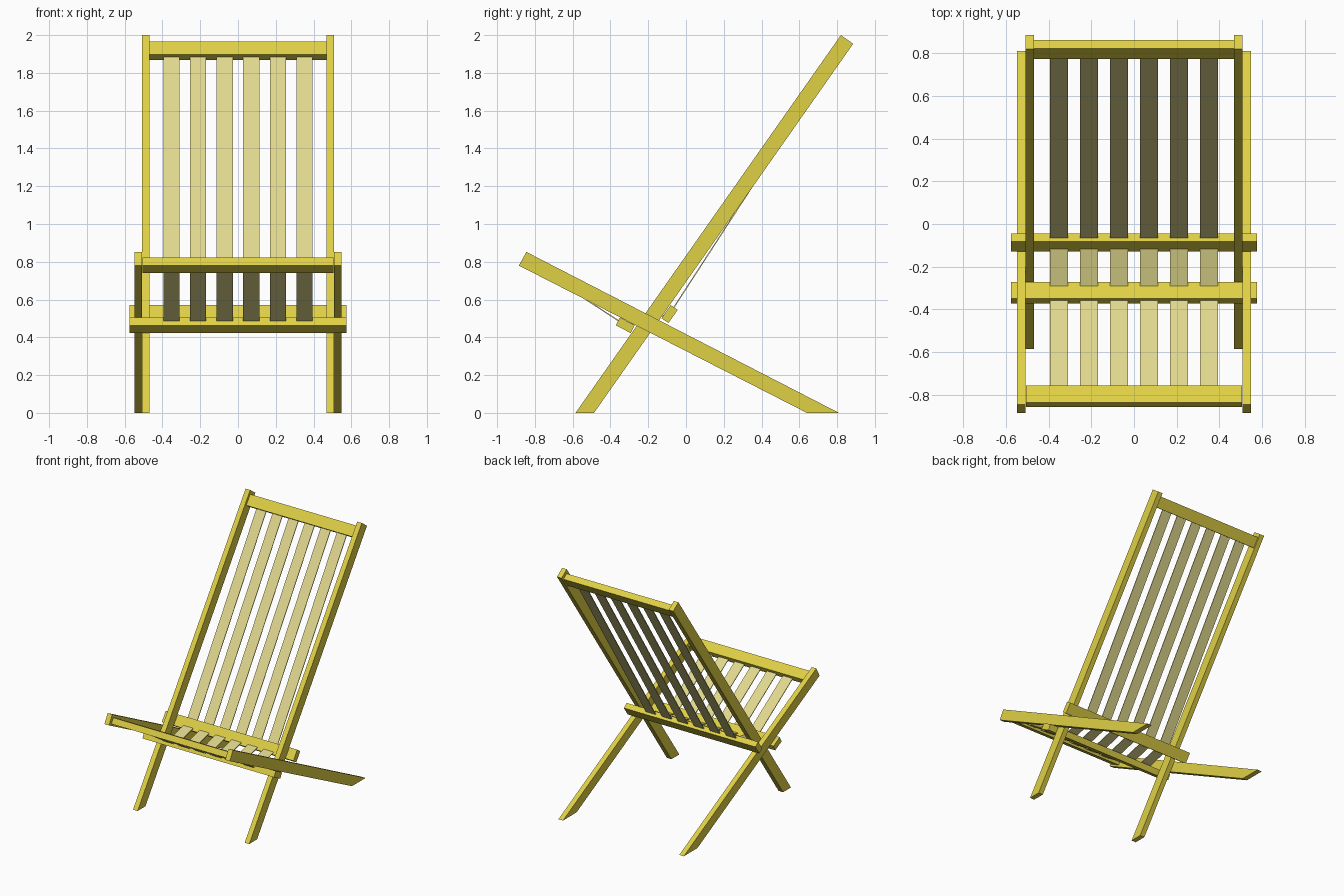
import bpy, bmesh
from mathutils import Vector

if "Cube" in bpy.data.objects:
    bpy.data.objects.remove(bpy.data.objects["Cube"])


def material(name, rgb):
    m = bpy.data.materials.new(name)
    m.diffuse_color = (*rgb, 1)
    m.use_nodes = True
    m.node_tree.nodes["Principled BSDF"].inputs["Base Color"].default_value = m.diffuse_color
    return m


WOOD = material("yellow wood", (0.74, 0.63, 0.06))
SLAT = material("pale slat", (0.74, 0.68, 0.27))


def prism(name, profile, x0, x1, mat):
    """Extrude a (y, z) profile along x."""
    bm = bmesh.new()
    face = bm.faces.new([bm.verts.new((x0, y, z)) for y, z in profile])
    ext = bmesh.ops.extrude_face_region(bm, geom=[face])
    moved = [v for v in ext["geom"] if isinstance(v, bmesh.types.BMVert)]
    bmesh.ops.translate(bm, verts=moved, vec=(x1 - x0, 0, 0))
    bmesh.ops.recalc_face_normals(bm, faces=bm.faces)
    me = bpy.data.meshes.new(name)
    bm.to_mesh(me)
    bm.free()
    me.materials.append(mat)
    ob = bpy.data.objects.new(name, me)
    bpy.context.collection.objects.link(ob)
    return ob


def bar(name, corner, along, depth, length, thick, half_x):
    """Cross bar from one (y, z) corner; returns the centre of its section."""
    c, a, d = Vector(corner), Vector(along) * length, Vector(depth) * thick
    prism(name, [c, c + a, c + a + d, c + d], -half_x, half_x, WOOD)
    return c + (a + d) / 2


# side rails: long back rails and crossing seat rails, cut flat at the ground
back_rail = [(-0.585, 0), (-0.487, 0), (0.885, 1.954), (0.82, 2.0)]
seat_rail = [(-0.885, 0.78), (-0.845, 0.852), (0.81, 0), (0.64, 0)]
for side, s in (("left", -1), ("right", 1)):
    prism(side + "_back_rail", back_rail, s * 0.468, s * 0.508, WOOD)
    prism(side + "_seat_rail", seat_rail, s * 0.508, s * 0.548, WOOD)

# cross bars, aligned with the rails they join
BACK_DOWN, BACK_DEPTH = (-0.575, -0.818), (0.818, -0.575)
SEAT_DOWN, SEAT_DEPTH = (0.89, -0.457), (-0.457, -0.89)
top = bar("back_top_bar", (0.821, 1.966), BACK_DOWN, BACK_DEPTH, 0.085, 0.05, 0.468)
low = bar("back_lower_bar", (-0.081, 0.571), BACK_DOWN, BACK_DEPTH, 0.085, 0.045, 0.575)
rear = bar("seat_rear_bar", (-0.35, 0.505), SEAT_DOWN, SEAT_DEPTH, 0.088, 0.047, 0.575)
front = bar("seat_front_bar", (-0.835, 0.823), SEAT_DOWN, SEAT_DEPTH, 0.088, 0.047, 0.506)

# slats running down the back, under to the seat, and up to the front bar
spans = (("back_slat", top, low), ("link_slat", low, rear), ("seat_slat", rear, front))
for i in range(6):
    x = (i - 2.5) * 0.1405
    for name, a, b in spans:
        d = (b - a).normalized()
        n = Vector((-d.y, d.x)) * 0.003
        prism(f"{name}_{i + 1}", [a + n, b + n, b - n, a - n],
              x - 0.0425, x + 0.0425, SLAT)
